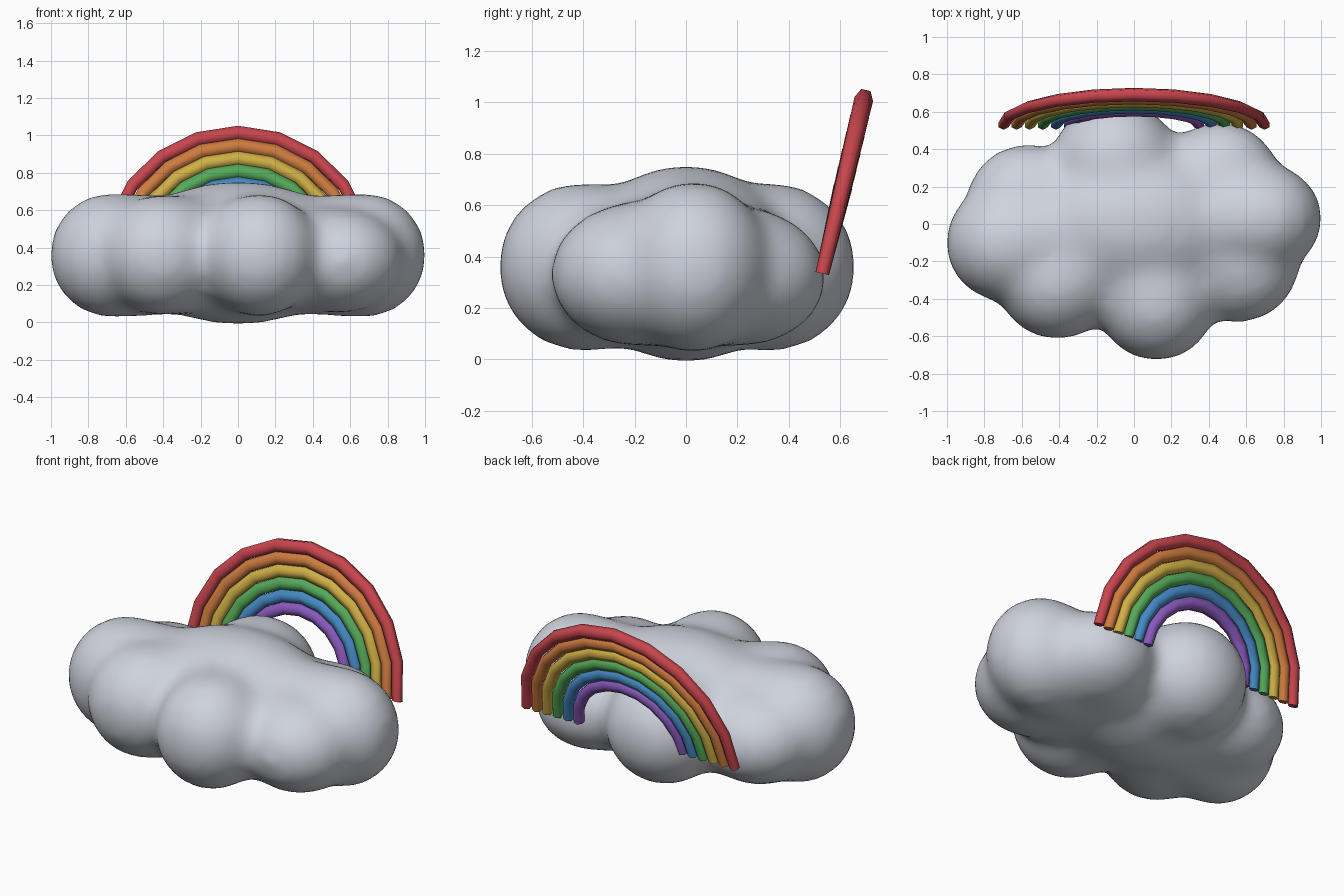
import bpy, bmesh, math
from mathutils import Matrix, Vector

cube = bpy.data.objects.get("Cube")
if cube:
    bpy.data.objects.remove(cube, do_unlink=True)


def material(name, rgb):
    mat = bpy.data.materials.new(name)
    mat.use_nodes = True
    mat.diffuse_color = (*rgb, 1)
    mat.node_tree.nodes["Principled BSDF"].inputs["Base Color"].default_value = (*rgb, 1)
    return mat


def add_object(name, bm, mat):
    mesh = bpy.data.meshes.new(name)
    bm.to_mesh(mesh)
    bm.free()
    mesh.materials.append(mat)
    obj = bpy.data.objects.new(name, mesh)
    bpy.context.collection.objects.link(obj)
    return obj


def smooth(obj, degrees):
    bpy.ops.object.select_all(action="DESELECT")
    obj.select_set(True)
    bpy.context.view_layer.objects.active = obj
    bpy.ops.object.shade_smooth_by_angle(angle=math.radians(degrees))


# Cloud: each puff is bridged to a flat core, a hump tops it, then all are fused and softened
core = (0, 0, 0.36, 0.42, 0.28, 0.30)
hump = (0, 0, 0.372, 0.62, 0.42, 0.383)
puffs = [  # centre x, y, z, then radii
    (0.68, 0.03, 0.36, 0.33, 0.30, 0.335),
    (-0.68, -0.10, 0.36, 0.33, 0.32, 0.335),
    (0.12, -0.41, 0.36, 0.32, 0.325, 0.33),
    (-0.41, -0.29, 0.36, 0.33, 0.33, 0.325),
    (0.56, -0.20, 0.33, 0.33, 0.33, 0.28),
    (0.46, 0.22, 0.32, 0.33, 0.33, 0.27),
    (-0.57, 0.11, 0.34, 0.33, 0.32, 0.27),
    (-0.10, 0.335, 0.36, 0.34, 0.33, 0.33),
]
ball = bmesh.new()
bmesh.ops.create_icosphere(ball, subdivisions=4, radius=1)
directions = [v.co.copy() for v in ball.verts]
ball.free()

bm = bmesh.new()
for puff in puffs + [hump]:
    verts = []
    for x, y, z, rx, ry, rz in (core, puff):
        verts += [bm.verts.new((x + rx * d.x, y + ry * d.y, z + rz * d.z)) for d in directions]
    hull = bmesh.ops.convex_hull(bm, input=verts)
    inner = [v for v in hull["geom_interior"] if isinstance(v, bmesh.types.BMVert)]
    bmesh.ops.delete(bm, geom=inner, context="VERTS")
cloud = add_object("cloud", bm, material("cloud grey", (0.62, 0.65, 0.72)))
remesh = cloud.modifiers.new("fuse", "REMESH")
remesh.mode = "VOXEL"
remesh.voxel_size = 0.035
remesh.use_smooth_shade = True
soften = cloud.modifiers.new("soften", "SMOOTH")
soften.factor = 0.5
soften.iterations = 24
smooth(cloud, 180)

# Rainbow: six nested arches, leaning back, each tube thinner at its feet
SEGMENTS, SIDES = 10, 6
lean = Matrix.Translation((0, 0.53, 0.334)) @ Matrix.Rotation(math.radians(-13.4), 4, "X")


def arch(name, radius, mat):
    bm = bmesh.new()
    rings = []
    for i in range(SEGMENTS + 1):
        a = math.pi * i / SEGMENTS
        out = Vector((math.cos(a), 0, math.sin(a)))
        thick = 0.03 + 0.011 * math.sin(a)
        ring = []
        for k in range(SIDES):
            t = math.tau * k / SIDES
            point = out * (radius + thick * math.sin(t)) + Vector((0, 0.9 * thick * math.cos(t), 0))
            ring.append(bm.verts.new(lean @ point))
        rings.append(ring)
    for r, s in zip(rings, rings[1:]):
        for k in range(SIDES):
            n = (k + 1) % SIDES
            bm.faces.new((r[k], r[n], s[n], s[k]))
    bm.faces.new(rings[0])
    bm.faces.new(rings[-1])
    bmesh.ops.recalc_face_normals(bm, faces=bm.faces)
    smooth(add_object(name, bm, mat), 70)


bands = [("red", (0.58, 0.06, 0.075)), ("orange", (0.62, 0.20, 0.05)),
         ("yellow", (0.62, 0.43, 0.06)), ("green", (0.09, 0.40, 0.10)),
         ("blue", (0.06, 0.25, 0.55)), ("purple", (0.25, 0.10, 0.50))]
for i, (colour, rgb) in enumerate(bands):
    arch(colour + "_arch", 0.698 - 0.07 * i, material("rainbow " + colour, rgb))
